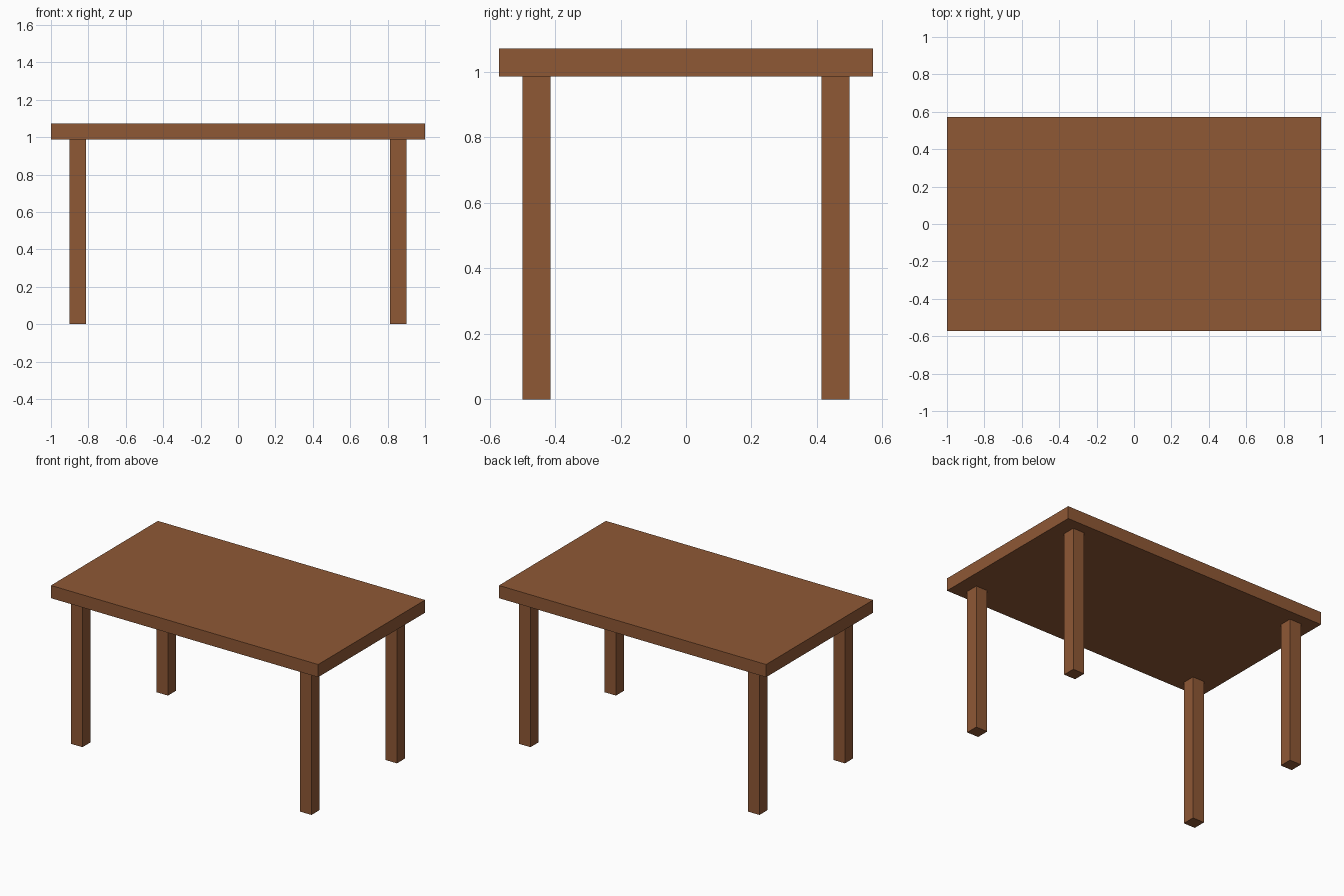
import bpy

cube = bpy.data.objects.get("Cube")
if cube:
    bpy.data.objects.remove(cube, do_unlink=True)

# Single wood colour
wood = bpy.data.materials.new("brown_wood")
wood.use_nodes = True
colour = (0.275, 0.098, 0.036, 1)
wood.diffuse_color = colour
wood.node_tree.nodes["Principled BSDF"].inputs["Base Color"].default_value = colour

LENGTH, WIDTH, HEIGHT = 2.0, 1.143, 1.072
THICK = 0.086               # tabletop thickness and leg width
LEG_X, LEG_Y = 0.857, 0.457  # leg centres
LEG_H = HEIGHT - THICK


def box(name, size, centre):
    bpy.ops.mesh.primitive_cube_add(size=1, location=centre)
    ob = bpy.context.object
    ob.name = ob.data.name = name
    ob.scale = size
    bpy.ops.object.transform_apply(location=False, rotation=False, scale=True)
    ob.data.materials.append(wood)
    return ob


# Tabletop slab
box("tabletop", (LENGTH, WIDTH, THICK), (0, 0, HEIGHT - THICK / 2))

# Four square legs
for end, sy in (("front", -1), ("back", 1)):
    for side, sx in (("left", 1), ("right", -1)):
        box(f"{end}_{side}_leg", (THICK, THICK, LEG_H),
            (sx * LEG_X, sy * LEG_Y, LEG_H / 2))
